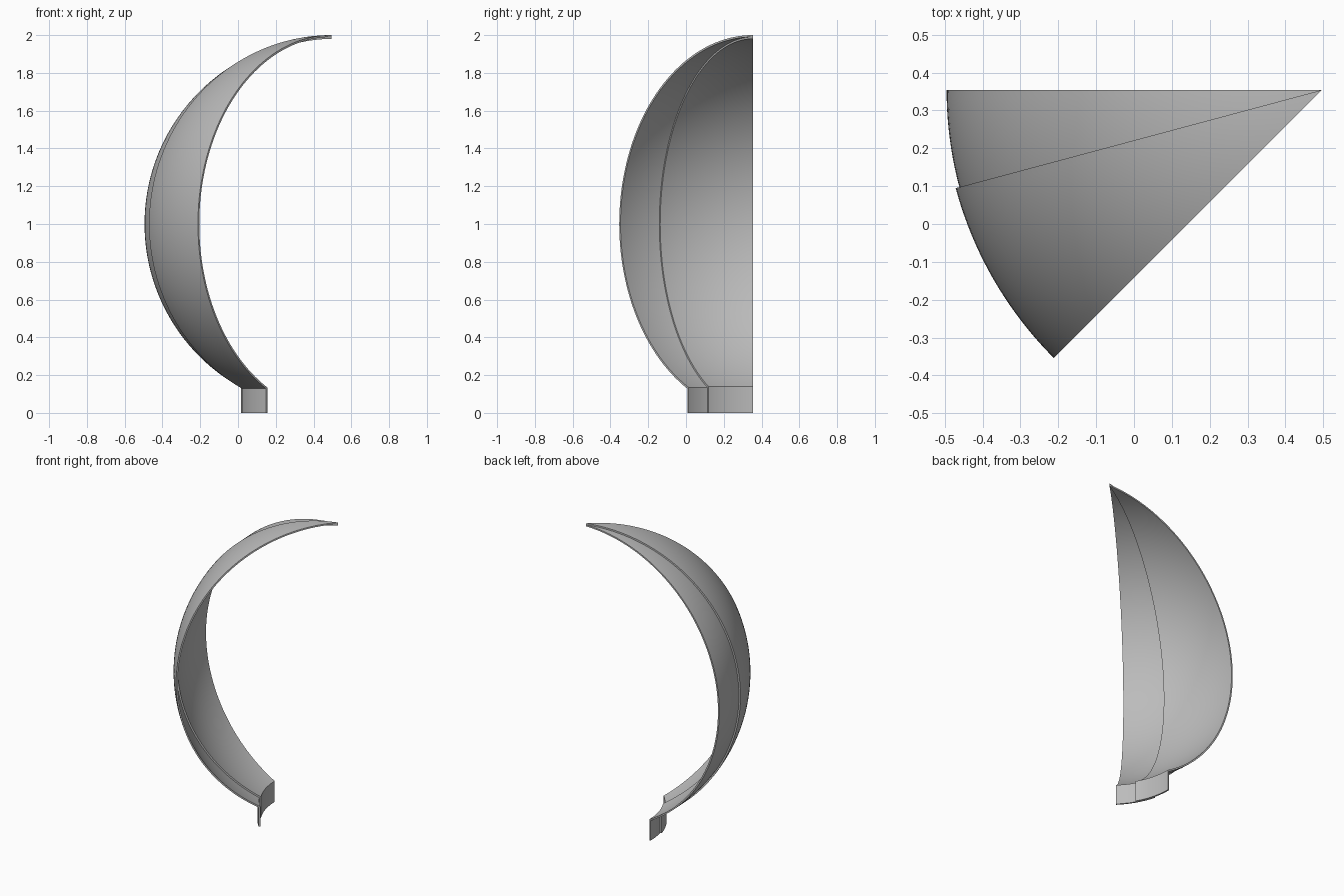
import bpy, bmesh
from math import sin, cos, asin, pi, radians

cube = bpy.data.objects.get("Cube")
if cube:
    bpy.data.objects.remove(cube)

AXIS_X, AXIS_Y, CENTRE_Z = 0.495, 0.3536, 1.0   # revolution axis and globe centre
ARC_STEPS, TURN_STEPS = 72, 20

grey = bpy.data.materials.new("plain grey")
grey.use_nodes = True
colour = (0.5, 0.5, 0.5, 1)
grey.diffuse_color = colour
grey.node_tree.nodes["Principled BSDF"].inputs["Base Color"].default_value = colour


def profile(globe_r, neck_r):
    """Radius and height from the pole down to the foot of the neck."""
    end = pi - asin(neck_r / globe_r)
    arc = [end * i / ARC_STEPS for i in range(ARC_STEPS + 1)]
    points = [(globe_r * sin(a), CENTRE_Z + globe_r * cos(a)) for a in arc]
    return points + [(neck_r, 0)]


def shell_segment(name, outer, inner, start, stop):
    """Solid slice of a thin revolved shell between two angles."""
    bm = bmesh.new()
    loop = outer + inner[::-1]
    count, half = len(loop), len(outer)
    rings = []
    for s in range(TURN_STEPS + 1):
        a = radians(start + (stop - start) * s / TURN_STEPS)
        rings.append([bm.verts.new((AXIS_X + r * cos(a), AXIS_Y + r * sin(a), z))
                      for r, z in loop])
    # Skin between neighbouring rings
    for p, q in zip(rings, rings[1:]):
        for i in range(count):
            j = (i + 1) % count
            bm.faces.new((p[i], p[j], q[j], q[i]))
    # Cut edges at both ends
    for ring in (rings[0], rings[-1]):
        for i in range(half - 1):
            bm.faces.new((ring[i], ring[i + 1], ring[-2 - i], ring[-1 - i]))
    bmesh.ops.remove_doubles(bm, verts=bm.verts, dist=1e-5)
    bmesh.ops.recalc_face_normals(bm, faces=bm.faces)
    mesh = bpy.data.meshes.new(name)
    bm.to_mesh(mesh)
    bm.free()
    mesh.materials.append(grey)
    obj = bpy.data.objects.new(name, mesh)
    bpy.context.collection.objects.link(obj)
    bpy.ops.object.select_all(action="DESELECT")
    obj.select_set(True)
    bpy.context.view_layer.objects.active = obj
    bpy.ops.object.shade_smooth_by_angle(angle=radians(25))


# Two overlapping layers give a lap joint along each side
outside = profile(1.0, 0.49)
middle = profile(0.99, 0.48)
inside = profile(0.98, 0.47)
shell_segment("outer_shell_layer", outside, middle, 195, 225)
shell_segment("inner_shell_layer", middle, inside, 180, 210)
